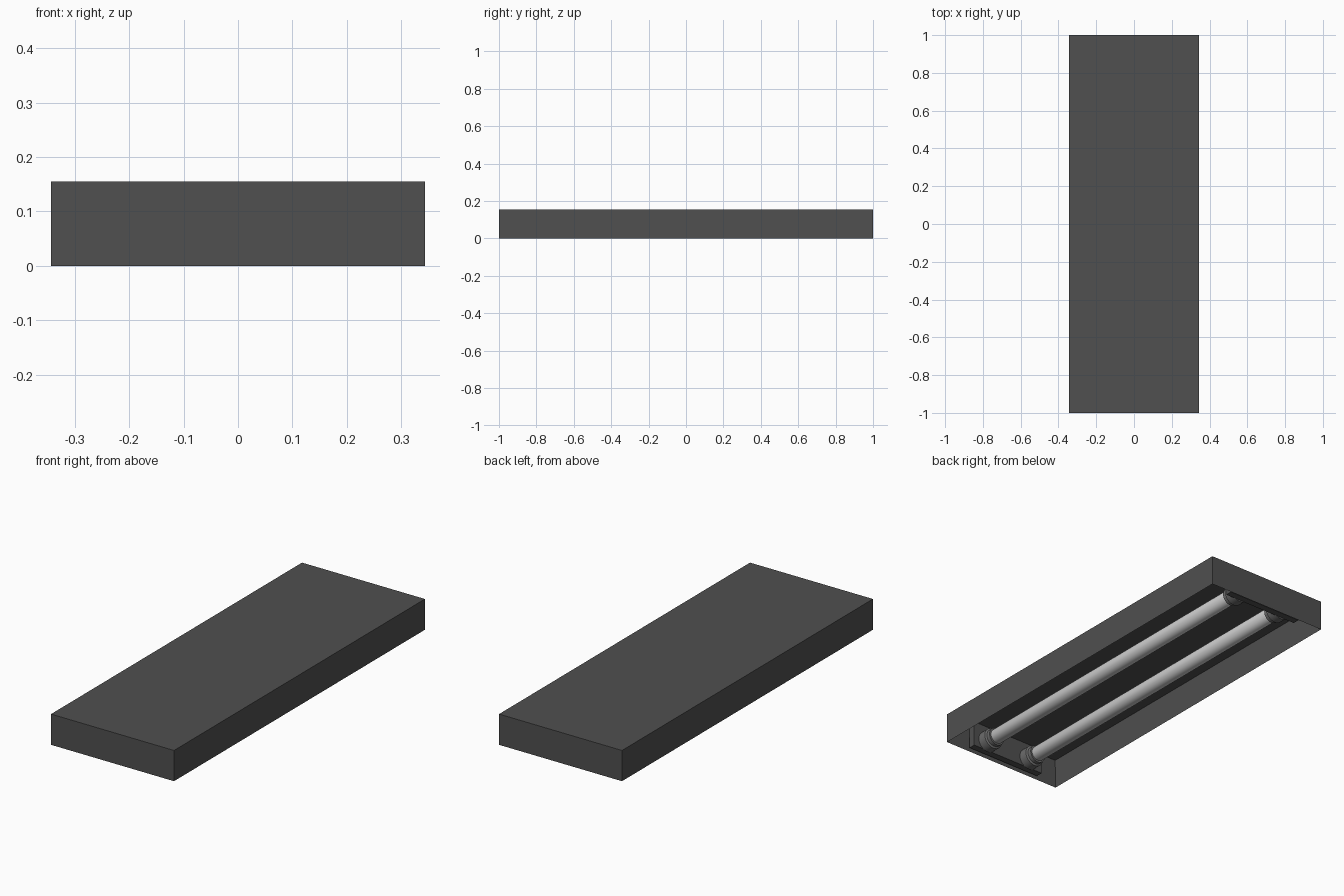
import bpy, bmesh, math
from mathutils import Matrix

if "Cube" in bpy.data.objects:
    bpy.data.objects.remove(bpy.data.objects["Cube"])

W, H, T = 0.343, 0.155, 0.015        # half width, height, sheet thickness
TUBE_X, TUBE_Z = 0.13, 0.057


def material(name, v):
    m = bpy.data.materials.new(name)
    m.diffuse_color = (v, v, v, 1)
    m.use_nodes = True
    m.node_tree.nodes["Principled BSDF"].inputs["Base Color"].default_value = m.diffuse_color
    return m


DARK = material("dark_metal", 0.08)
GREY = material("socket_grey", 0.15)
PALE = material("pale_glass", 0.55)


def finish(bm, name, mat):
    bmesh.ops.recalc_face_normals(bm, faces=bm.faces)
    me = bpy.data.meshes.new(name)
    bm.to_mesh(me)
    bm.free()
    me.materials.append(mat)
    ob = bpy.data.objects.new(name, me)
    bpy.context.collection.objects.link(ob)
    return ob


def box(name, lo, hi, mat):
    bm = bmesh.new()
    bmesh.ops.create_cube(bm, size=1)
    for v in bm.verts:
        v.co = [(a + b) / 2 + c * (b - a) for a, b, c in zip(lo, hi, v.co)]
    return finish(bm, name, mat)


def lathe_y(name, profile, x, z, mat, n=32):
    """Spin (radius, y) points around a lengthwise axis at x, z."""
    bm = bmesh.new()
    rings = [[bm.verts.new((x + r * math.cos(2 * math.pi * i / n), y,
                            z + r * math.sin(2 * math.pi * i / n)))
              for i in range(n)] for r, y in profile]
    for a, b in zip(rings, rings[1:]):
        for i in range(n):
            j = (i + 1) % n
            bm.faces.new((a[i], a[j], b[j], b[i]))
    bm.faces.new(rings[0])
    bm.faces.new(rings[-1])
    ob = finish(bm, name, mat)
    bpy.ops.object.select_all(action='DESELECT')
    ob.select_set(True)
    bpy.context.view_layer.objects.active = ob
    bpy.ops.object.shade_smooth_by_angle(angle=math.radians(35))
    return ob


# Housing: open-bottomed tray, made by insetting and pushing in the underside
bm = bmesh.new()
bmesh.ops.create_cube(bm, size=1, matrix=Matrix.Translation((0, 0, H / 2))
                      @ Matrix.Diagonal((2 * W, 2, H, 1)))
bm.normal_update()
bottom = min(bm.faces, key=lambda f: f.calc_center_median().z)
bmesh.ops.inset_region(bm, faces=[bottom], thickness=T, use_even_offset=True)
for v in bottom.verts:
    v.co.z = H - T
finish(bm, "housing", DARK)

for side, end in ((-1, "front"), (1, "back")):
    # End block carrying the sockets
    ys = sorted((side * 0.95, side * (1 - T)))
    box(end + "_end_block", (-0.213, ys[0], 0.01), (0.213, ys[1], H - T), DARK)
    for x, lr in ((-TUBE_X, "left"), (TUBE_X, "right")):
        # Lamp socket with a stepped collar
        lathe_y(f"{end}_{lr}_socket",
                [(0.054, side * 0.951), (0.054, side * 0.905), (0.045, side * 0.90),
                 (0.045, side * 0.88)], x, TUBE_Z, GREY)

# Fluorescent tubes
for x, lr in ((-TUBE_X, "left"), (TUBE_X, "right")):
    lathe_y(lr + "_tube", [(0.032, -0.89), (0.038, -0.875), (0.038, 0.875),
                           (0.032, 0.89)], x, TUBE_Z, PALE)
